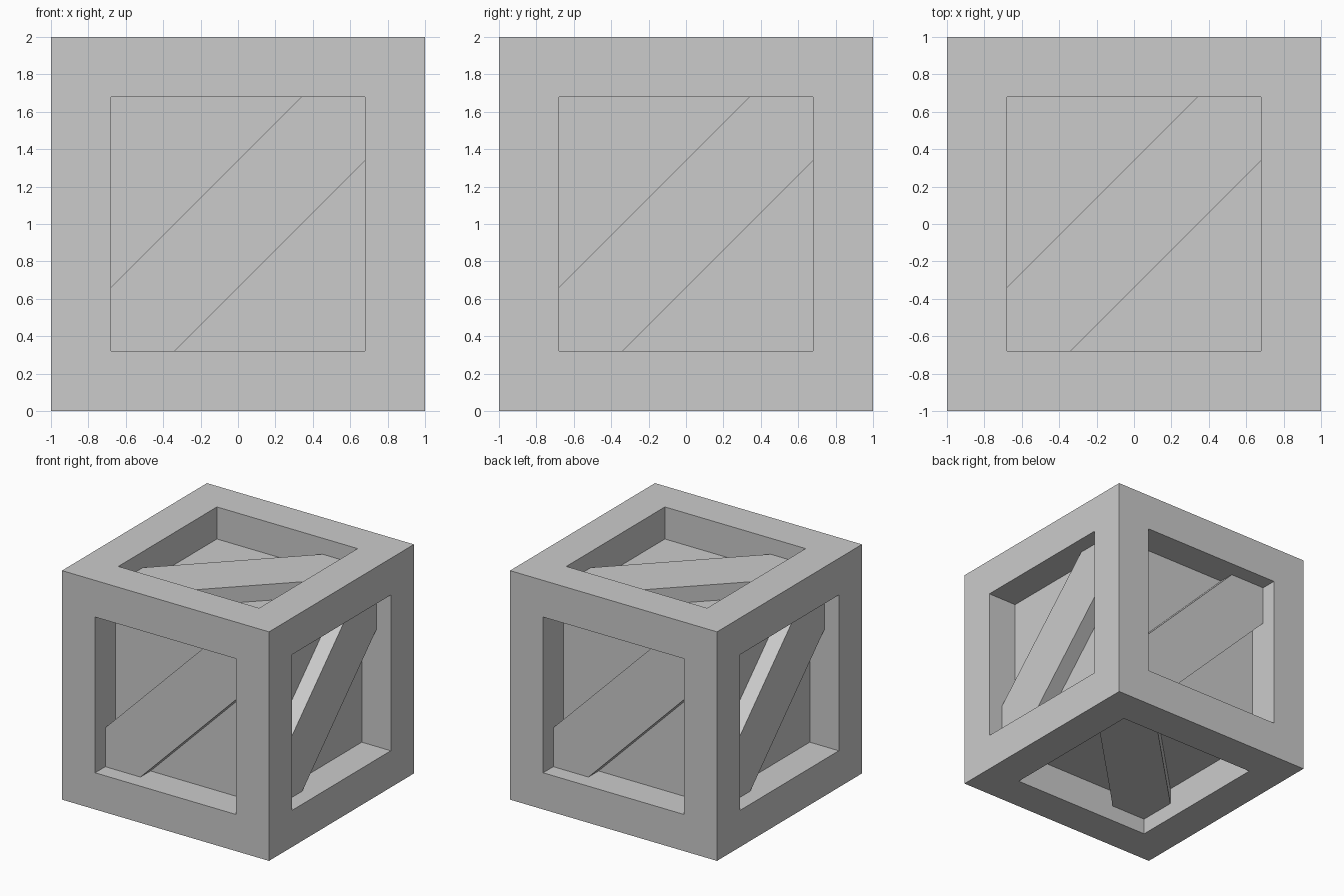
import bpy, bmesh
from math import pi
from mathutils import Matrix, Vector

if "Cube" in bpy.data.objects:
    bpy.data.objects.remove(bpy.data.objects["Cube"])

HALF, OPEN, BAND = 1.0, 0.68, 0.34     # cube half size, opening half size, brace offset
PANEL, BRACE = 0.72, 0.86              # distance of panel and brace faces from centre
CENTRE = Matrix.Translation((0, 0, 1))


def add_object(name, bm):
    bmesh.ops.recalc_face_normals(bm, faces=bm.faces)
    mesh = bpy.data.meshes.new(name)
    bm.to_mesh(mesh)
    bm.free()
    ob = bpy.data.objects.new(name, mesh)
    bpy.context.collection.objects.link(ob)
    return ob


# Crate body: cube with every side inset and pushed in to leave a frame and panel
bm = bmesh.new()
bmesh.ops.create_cube(bm, size=2 * HALF)
sides = bm.faces[:]
bmesh.ops.inset_individual(bm, faces=sides, thickness=HALF - OPEN, use_even_offset=True)
for side in sides:
    normal = side.normal.copy()
    pushed = bmesh.ops.extrude_discrete_faces(bm, faces=[side])["faces"][0]
    bmesh.ops.translate(bm, verts=pushed.verts, vec=normal * (PANEL - HALF))
bm.transform(CENTRE)
add_object("crate_frame", bm)


# Diagonal plank filling the opening corner to corner, turned onto each side
def add_brace(name, rotation):
    bm = bmesh.new()
    outline = [(-OPEN, -OPEN), (-BAND, -OPEN), (OPEN, BAND),
               (OPEN, OPEN), (BAND, OPEN), (-OPEN, -BAND)]
    face = bm.faces.new([bm.verts.new((x, -PANEL, z)) for x, z in outline])
    ext = bmesh.ops.extrude_face_region(bm, geom=[face])["geom"]
    bmesh.ops.translate(bm, verts=[v for v in ext if isinstance(v, bmesh.types.BMVert)],
                        vec=Vector((0, PANEL - BRACE, 0)))
    bm.transform(CENTRE @ rotation)
    add_object(name, bm)


for i, side in enumerate(("front", "right", "back", "left")):
    add_brace(side + "_brace", Matrix.Rotation(i * pi / 2, 4, 'Z'))
add_brace("top_brace", Matrix.Rotation(-pi / 2, 4, 'X'))
add_brace("bottom_brace", Matrix.Rotation(pi / 2, 4, 'Z') @ Matrix.Rotation(pi / 2, 4, 'X'))
